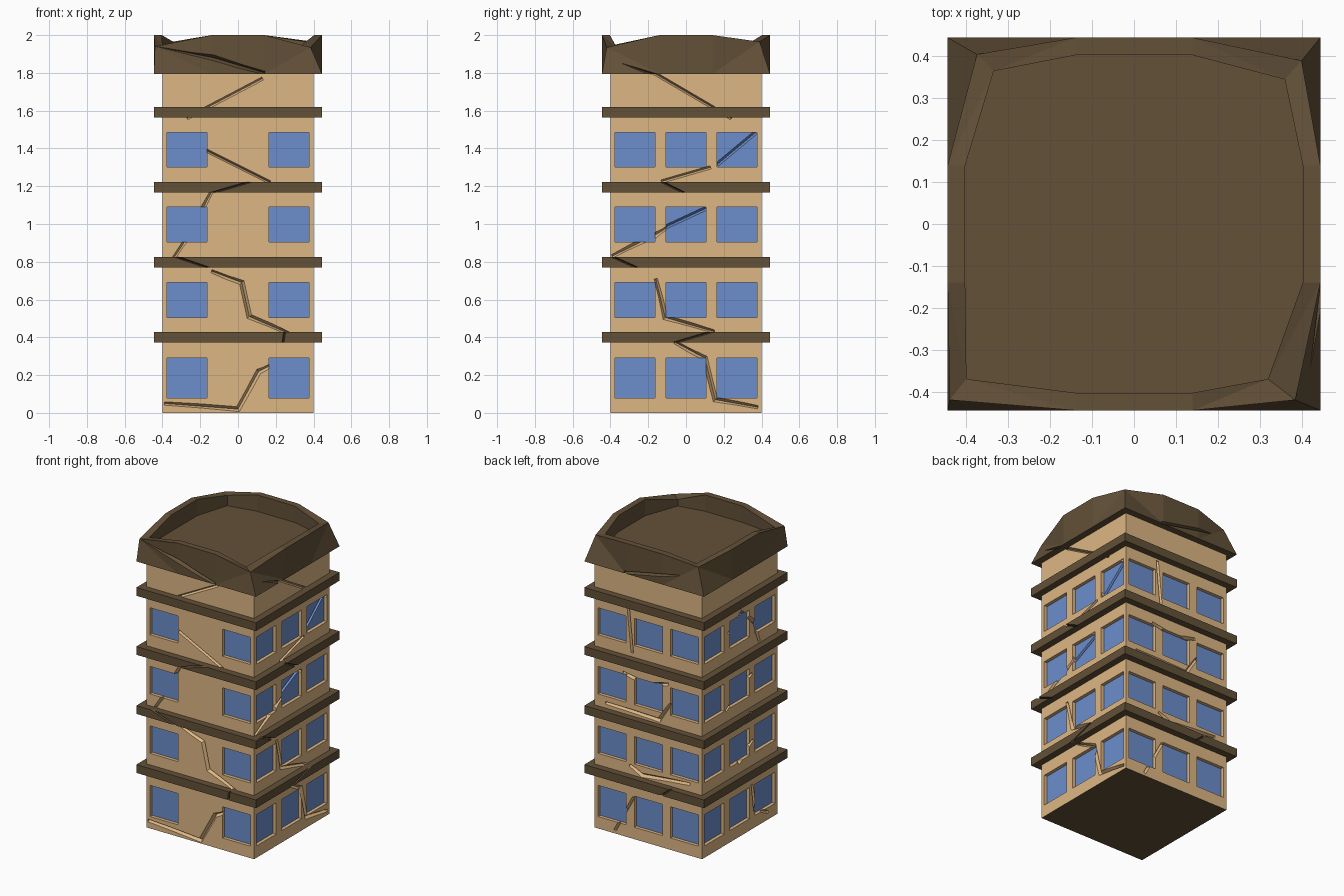
import bpy, bmesh, math
from mathutils import Matrix, Vector

if "Cube" in bpy.data.objects:
    bpy.data.objects.remove(bpy.data.objects["Cube"])


def material(name, rgb):
    m = bpy.data.materials.new(name)
    m.diffuse_color = (*rgb, 1)
    m.use_nodes = True
    m.node_tree.nodes["Principled BSDF"].inputs["Base Color"].default_value = m.diffuse_color
    return m


TAN = material("plaster", (0.73, 0.47, 0.23))
BROWN = material("dark_trim", (0.125, 0.082, 0.04))
BLUE = material("glass", (0.15, 0.27, 0.60))
FRONT, RIGHT, BACK, LEFT = range(4)


def finish(bm, name, *mats):
    bmesh.ops.recalc_face_normals(bm, faces=bm.faces)
    me = bpy.data.meshes.new(name)
    bm.to_mesh(me)
    bm.free()
    ob = bpy.data.objects.new(name, me)
    bpy.context.collection.objects.link(ob)
    for m in mats:
        me.materials.append(m)
    return ob


def side_point(side, u, s, z):
    # u runs along a wall, s is the distance out from the centre
    return Matrix.Rotation(side * math.pi / 2, 3, 'Z') @ Vector((u, -s, z))


def box(bm, side, u0, u1, s0, s1, z0, z1):
    vs = [bm.verts.new(side_point(side, u, s, z))
          for z in (z0, z1) for u, s in ((u0, s0), (u1, s0), (u1, s1), (u0, s1))]
    for f in ((0, 1, 2, 3), (4, 5, 6, 7), (0, 1, 5, 4), (1, 2, 6, 5), (2, 3, 7, 6), (3, 0, 4, 7)):
        bm.faces.new([vs[i] for i in f])


def crack(bm, side, pts, surf, width, depth):
    # V-shaped wedge following a zigzag line over one wall
    pts = [Vector(p) for p in pts]
    out, rings = 0.02, []
    for i, p in enumerate(pts):
        d = Vector((0, 0))
        if i > 0:
            d += (p - pts[i - 1]).normalized()
        if i < len(pts) - 1:
            d += (pts[i + 1] - p).normalized()
        d.normalize()
        n = Vector((-d.y, d.x))
        end = i in (0, len(pts) - 1)
        hw = width / 2 * (depth + out) / depth * (0.6 if end else 1)
        a, b = p + n * hw, p - n * hw
        rings.append([bm.verts.new(side_point(side, a.x, surf + out, a.y)),
                      bm.verts.new(side_point(side, b.x, surf + out, b.y)),
                      bm.verts.new(side_point(side, p.x, surf - depth, p.y))])
    for r, q in zip(rings, rings[1:]):
        for k in range(3):
            bm.faces.new((r[k], r[k - 1], q[k - 1], q[k]))
    bm.faces.new(rings[0])
    bm.faces.new(rings[-1])


def cut(target, bm, name):
    bmesh.ops.triangulate(bm, faces=bm.faces)
    cutter = finish(bm, name)
    cutter.hide_render = True
    mod = target.modifiers.new("cut", 'BOOLEAN')
    mod.operation, mod.solver, mod.use_self = 'DIFFERENCE', 'EXACT', True
    mod.object = cutter
    bpy.context.view_layer.objects.active = target
    bpy.ops.object.modifier_apply(modifier=mod.name)
    bpy.data.objects.remove(cutter)


# Crack lines on walls, as (along wall, height)
wall_cracks = [
    (FRONT, [(-.39, .05), (0, .02), (.11, .22), (.17, .25)]),
    (FRONT, [(.27, .42), (.06, .51), (.02, .69), (-.14, .75)]),
    (FRONT, [(-.34, .82), (-.26, .94), (-.14, 1.17)]),
    (FRONT, [(.17, 1.22), (-.17, 1.39)]),
    (FRONT, [(-.27, 1.56), (.13, 1.77)]),
    (RIGHT, [(.38, .03), (.155, .07), (.10, .29), (-.06, .375)]),
    (RIGHT, [(.15, .43), (-.11, .505), (-.16, .71)]),
    (RIGHT, [(-.39, .83), (-.165, .94), (-.10, .98)]),
    (RIGHT, [(-.13, 1.225), (.13, 1.30)]),
    (RIGHT, [(.24, 1.56), (-.17, 1.80)]),
    (BACK, [(-.11, .28), (-.25, .02)]),
    (BACK, [(-.14, .49), (-.05, .445), (.31, .48)]),
    (BACK, [(-.32, .86), (.08, .85), (.165, .98)]),
    (BACK, [(-.19, 1.10), (-.02, 1.06), (.15, 1.11)]),
    (BACK, [(-.15, 1.55), (-.12, 1.25)]),
    (LEFT, [(-.10, .57), (.0, .50), (.14, .60)]),
    (LEFT, [(.13, .30), (.16, .12), (.30, .05)]),
    (LEFT, [(-.12, 1.41), (.02, 1.50), (.16, 1.38), (.21, 1.23)]),
    (LEFT, [(-.15, .90), (.13, 1.05)]),
]
ledge_cracks = [
    (FRONT, [(.235, .35), (.25, .45)]),
    (FRONT, [(-.12, .755), (-.38, .845)]),
    (FRONT, [(-.17, 1.155), (.12, 1.24)]),
    (RIGHT, [(-.10, .36), (.17, .44)]),
    (RIGHT, [(-.23, .755), (-.43, .845)]),
    (RIGHT, [(.02, 1.15), (-.16, 1.24)]),
    (BACK, [(.10, .35), (.22, .45)]),
    (LEFT, [(-.05, .75), (.10, .85)]),
]
roof_cracks = [
    (FRONT, [(-.46, 1.945), (-.13, 1.88), (.14, 1.80)]),
    (RIGHT, [(-.15, 1.785), (-.44, 1.885)]),
    (BACK, [(-.15, 1.80), (.25, 1.88)]),
]
glass_cracks = [
    (RIGHT, [(-.105, .985), (.11, 1.085)]),
    (RIGHT, [(.165, 1.315), (.375, 1.49)]),
]

rows = [(.08, .29), (.505, .69), (.905, 1.09), (1.303, 1.485)]
slots = [(side, u, r) for side in range(4) for r in rows
         for u in ((-.27, .27) if side == FRONT else (-.27, 0, .27))]

# Tower walls with a dark underside
bm = bmesh.new()
box(bm, 0, -.4, .4, -.4, .4, 0, 1.82)
for f in bm.faces:
    f.material_index = 1 if f.calc_center_median().z < .01 else 0
walls = finish(bm, "walls", TAN, BROWN)

# Recessed window openings
bm = bmesh.new()
for side, u, (z0, z1) in slots:
    box(bm, side, u - .105, u + .105, .376, .45, z0, z1)
cut(walls, bm, "opening_cutter")

# Cracks in the walls
bm = bmesh.new()
for side, pts in wall_cracks:
    crack(bm, side, pts, .4, .03, .02)
cut(walls, bm, "wall_crack_cutter")
bm = bmesh.new()
for side, pts in glass_cracks:
    crack(bm, side, pts, .377, .05, .045)
cut(walls, bm, "pocket_cutter")

# Window panes, two of them cracked
bm = bmesh.new()
for side, u, (z0, z1) in slots:
    box(bm, side, u - .105, u + .105, .345, .3775, z0, z1)
panes = finish(bm, "window_panes", BLUE)
bm = bmesh.new()
for side, pts in glass_cracks:
    crack(bm, side, pts, .377, .035, .025)
cut(panes, bm, "glass_crack_cutter")

# Floor ledges
bm = bmesh.new()
for z in (.4, .797, 1.195, 1.592):
    box(bm, 0, -.445, .445, -.445, .445, z - .028, z + .028)
ledges = finish(bm, "floor_ledges", BROWN)
bm = bmesh.new()
for side, pts in ledge_cracks:
    crack(bm, side, pts, .445, .018, .02)
cut(ledges, bm, "ledge_crack_cutter")

# Crumbled roof: lofted rings from skirt to rim to sunken floor
outer_corner = [(.385, -.42, 1.935), (.40, .39, 1.965), (-.375, .405, 1.96), (-.44, -.42, 1.94)]
inner_corner = [(.32, -.37), (.36, .345), (-.335, .365), (-.40, -.37)]
skirt, rim, lip, floor = [], [], [], []
for k in range(4):
    for u in (-.14, .14):
        skirt.append(side_point(k, u, .445, 1.795))
        rim.append(side_point(k, u, .445, 2.0))
        lip.append(side_point(k, u, .403, 2.0))
        floor.append(side_point(k, u, .403, 1.89))
    oc, ic = outer_corner[k], inner_corner[k]
    skirt.append(side_point(k, .445, .445, 1.795))
    rim.append(Vector(oc))
    lip.append(Vector((*ic, oc[2])))
    floor.append(Vector((*ic, 1.89)))
bm = bmesh.new()
rings = [[bm.verts.new(p) for p in ring] for ring in (skirt, rim, lip, floor)]
for a, b in zip(rings, rings[1:]):
    for i in range(12):
        bm.faces.new((a[i - 1], a[i], b[i], b[i - 1]))
bm.faces.new(rings[0])
bm.faces.new(rings[-1])
bmesh.ops.triangulate(bm, faces=bm.faces)
roof = finish(bm, "roof", BROWN)
bm = bmesh.new()
for side, pts in roof_cracks:
    crack(bm, side, pts, .445, .03, .025)
cut(roof, bm, "roof_crack_cutter")
